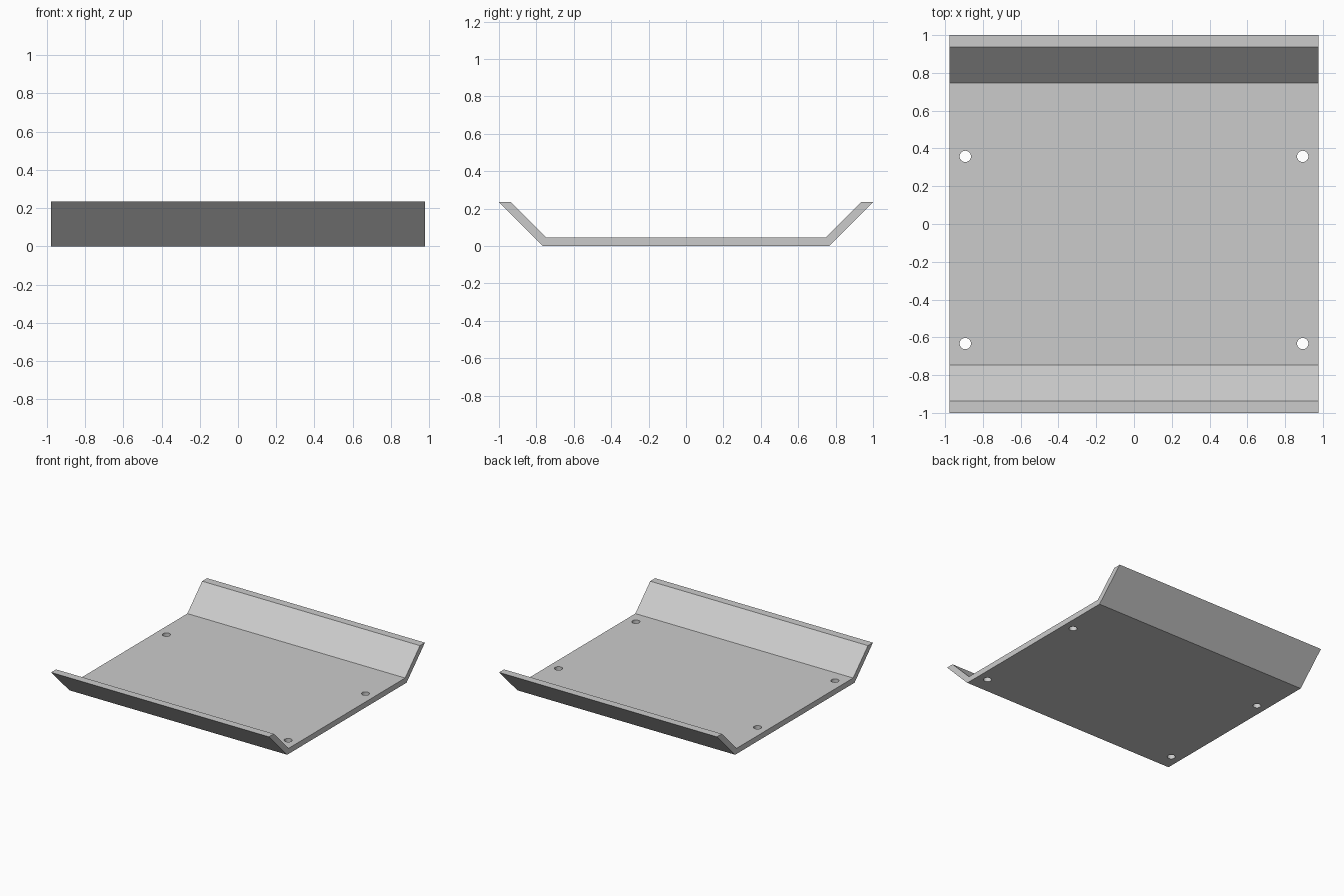
import bpy
import bmesh
import math

if "Cube" in bpy.data.objects:
    bpy.data.objects.remove(bpy.data.objects["Cube"], do_unlink=True)

HALF_WIDTH = 0.977
HEIGHT = 0.235
THICK = 0.045
HOLE_RADIUS = 0.03

grey = bpy.data.materials.new("light grey")
grey.use_nodes = True
colour = (0.6, 0.6, 0.6, 1)
grey.diffuse_color = colour
grey.node_tree.nodes["Principled BSDF"].inputs["Base Color"].default_value = colour


def make_object(name, bm):
    bmesh.ops.recalc_face_normals(bm, faces=bm.faces)
    mesh = bpy.data.meshes.new(name)
    bm.to_mesh(mesh)
    bm.free()
    mesh.materials.append(grey)
    obj = bpy.data.objects.new(name, mesh)
    bpy.context.collection.objects.link(obj)
    return obj


# Tray: bent sheet with 45 degree flanges, one half profile mirrored in y
bottom = 1 - HEIGHT
inner = bottom - THICK * math.tan(math.pi / 8)
rim = 1 - THICK * math.sqrt(2)
half = [(bottom, 0), (1, HEIGHT), (rim, HEIGHT), (inner, THICK)]
profile = half + [(-y, z) for y, z in reversed(half)]

bm = bmesh.new()
face = bm.faces.new([bm.verts.new((-HALF_WIDTH, y, z)) for y, z in profile])
result = bmesh.ops.extrude_face_region(bm, geom=[face])
moved = [v for v in result["geom"] if isinstance(v, bmesh.types.BMVert)]
bmesh.ops.translate(bm, verts=moved, vec=(2 * HALF_WIDTH, 0, 0))
tray = make_object("tray", bm)

# Four screw holes through the floor
bm = bmesh.new()
for x in (-0.893, 0.893):
    for y in (-0.633, 0.358):
        made = bmesh.ops.create_cone(bm, cap_ends=True, segments=32, radius1=HOLE_RADIUS,
                                     radius2=HOLE_RADIUS, depth=4 * THICK)
        bmesh.ops.translate(bm, verts=made["verts"], vec=(x, y, THICK / 2))
cutter = make_object("hole_cutter", bm)

# Apply the cut and drop the cutter
cut = tray.modifiers.new("holes", "BOOLEAN")
cut.operation = "DIFFERENCE"
cut.solver = "EXACT"
cut.object = cutter
bpy.ops.object.select_all(action="DESELECT")
tray.select_set(True)
bpy.context.view_layer.objects.active = tray
bpy.ops.object.modifier_apply(modifier=cut.name)
bpy.data.objects.remove(cutter, do_unlink=True)
bpy.ops.object.shade_smooth_by_angle(angle=math.radians(30))
